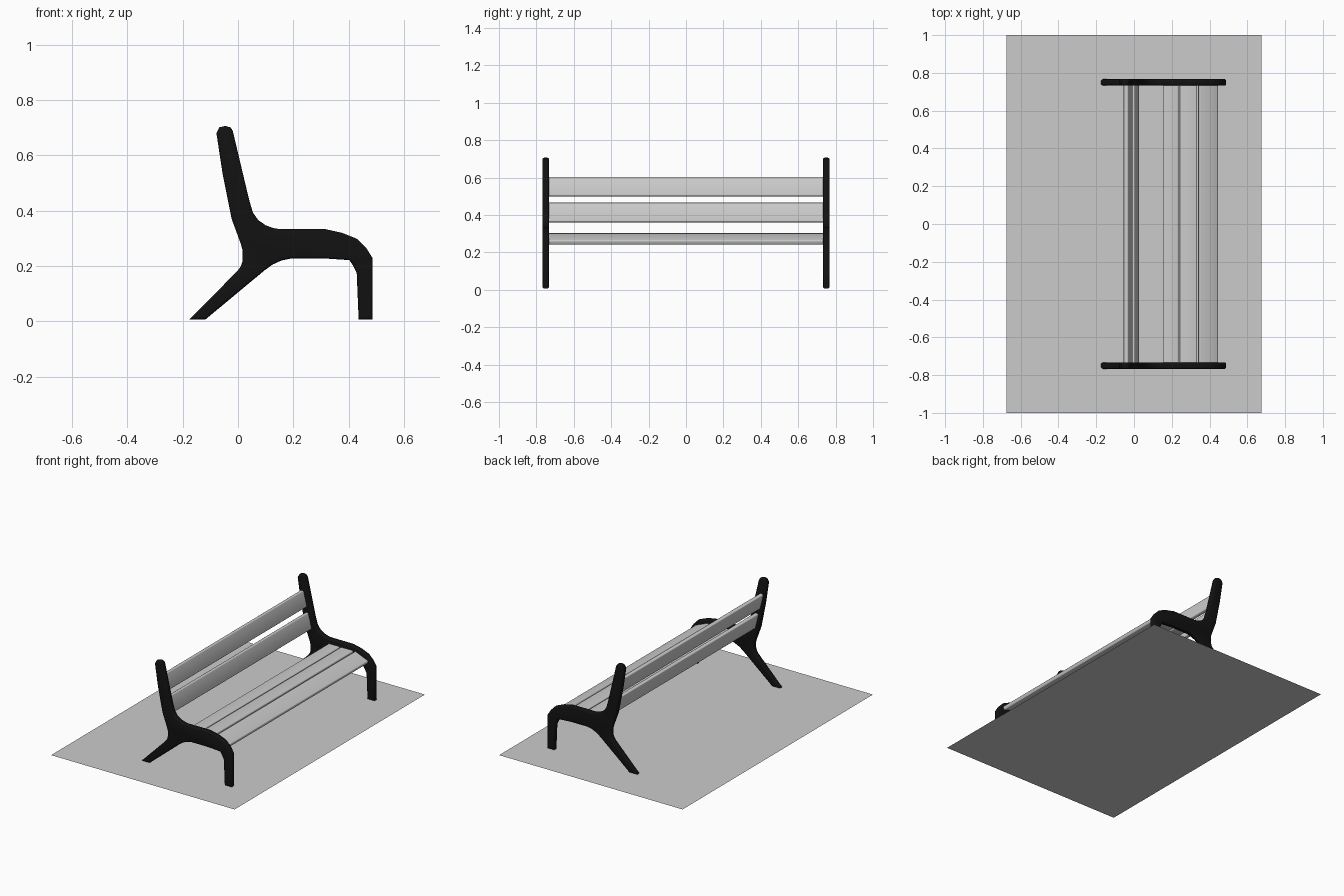
import bpy, bmesh, math

if "Cube" in bpy.data.objects:
    bpy.data.objects.remove(bpy.data.objects["Cube"])


def add_mesh(name, bm, smooth=True):
    bmesh.ops.recalc_face_normals(bm, faces=bm.faces[:])
    mesh = bpy.data.meshes.new(name)
    bm.to_mesh(mesh)
    bm.free()
    obj = bpy.data.objects.new(name, mesh)
    bpy.context.collection.objects.link(obj)
    if smooth:
        bpy.ops.object.select_all(action='DESELECT')
        obj.select_set(True)
        bpy.context.view_layer.objects.active = obj
        bpy.ops.object.shade_smooth_by_angle(angle=math.radians(35))
    return obj


# Cast metal side frame outline, in x and z
OUTLINE = [
    (-0.175, 0.007), (-0.117, 0.007), (0.096, 0.184), (0.125, 0.205),
    (0.158, 0.220), (0.193, 0.227), (0.313, 0.227), (0.403, 0.221),
    (0.414, 0.204), (0.429, 0.175), (0.436, 0.007), (0.487, 0.007),
    (0.487, 0.227), (0.464, 0.264), (0.432, 0.297), (0.378, 0.319),
    (0.316, 0.333), (0.150, 0.333), (0.127, 0.337), (0.100, 0.347),
    (0.074, 0.365), (0.054, 0.392), (0.040, 0.440), (-0.019, 0.688),
    (-0.026, 0.700), (-0.045, 0.706), (-0.067, 0.701), (-0.078, 0.680),
    (-0.056, 0.535), (-0.023, 0.370), (0.010, 0.280), (0.017, 0.255),
    (0.017, 0.220), (0.010, 0.198), (-0.003, 0.181),
]
HALF = 0.0175

black = bpy.data.materials.new("black_metal")
black.diffuse_color = (0.006, 0.006, 0.006, 1)
black.use_nodes = True
black.node_tree.nodes["Principled BSDF"].inputs["Base Color"].default_value = black.diffuse_color


def side_frame(name, y):
    bm = bmesh.new()
    face = bm.faces.new([bm.verts.new((x, y - HALF, z)) for x, z in OUTLINE])
    ext = bmesh.ops.extrude_face_region(bm, geom=[face], use_keep_orig=True)
    new = [v for v in ext['geom'] if isinstance(v, bmesh.types.BMVert)]
    bmesh.ops.translate(bm, verts=new, vec=(0, 2 * HALF, 0))
    # round only the two rims
    rims = [e for e in bm.edges if abs(e.verts[0].co.y - e.verts[1].co.y) < 1e-5]
    bmesh.ops.bevel(bm, geom=rims, offset=0.009, segments=3, profile=0.5,
                    affect='EDGES', clamp_overlap=True)
    add_mesh(name, bm).data.materials.append(black)


side_frame("left_side_frame", -0.75)
side_frame("right_side_frame", 0.75)


# Planks spanning the frames, with rounded long edges
def slat(name, x, z, width, tilt, length=1.474, thick=0.025):
    bm = bmesh.new()
    bmesh.ops.create_cube(bm, size=1)
    bmesh.ops.scale(bm, verts=bm.verts[:], vec=(width, length, thick))
    long_edges = [e for e in bm.edges
                  if abs(e.verts[0].co.y - e.verts[1].co.y) > 1]
    bmesh.ops.bevel(bm, geom=long_edges, offset=0.006, segments=3,
                    profile=0.5, affect='EDGES')
    obj = add_mesh(name, bm)
    obj.location = (x, 0, z)
    obj.rotation_euler = (0, math.radians(tilt), 0)


slat("back_slat_upper", -0.031, 0.551, 0.106, 76)
slat("back_slat_lower", 0.004, 0.4125, 0.106, 76)
slat("seat_slat_rear", 0.194, 0.290, 0.083, 0)
slat("seat_slat_middle", 0.288, 0.290, 0.092, 0)
slat("seat_slat_front", 0.392, 0.272, 0.106, 22)

# Paving sheet under the bench
bm = bmesh.new()
bm.faces.new([bm.verts.new(p) for p in
              [(-0.675, -1, 0), (0.675, -1, 0), (0.675, 1, 0), (-0.675, 1, 0)]])
add_mesh("paving", bm, smooth=False)
